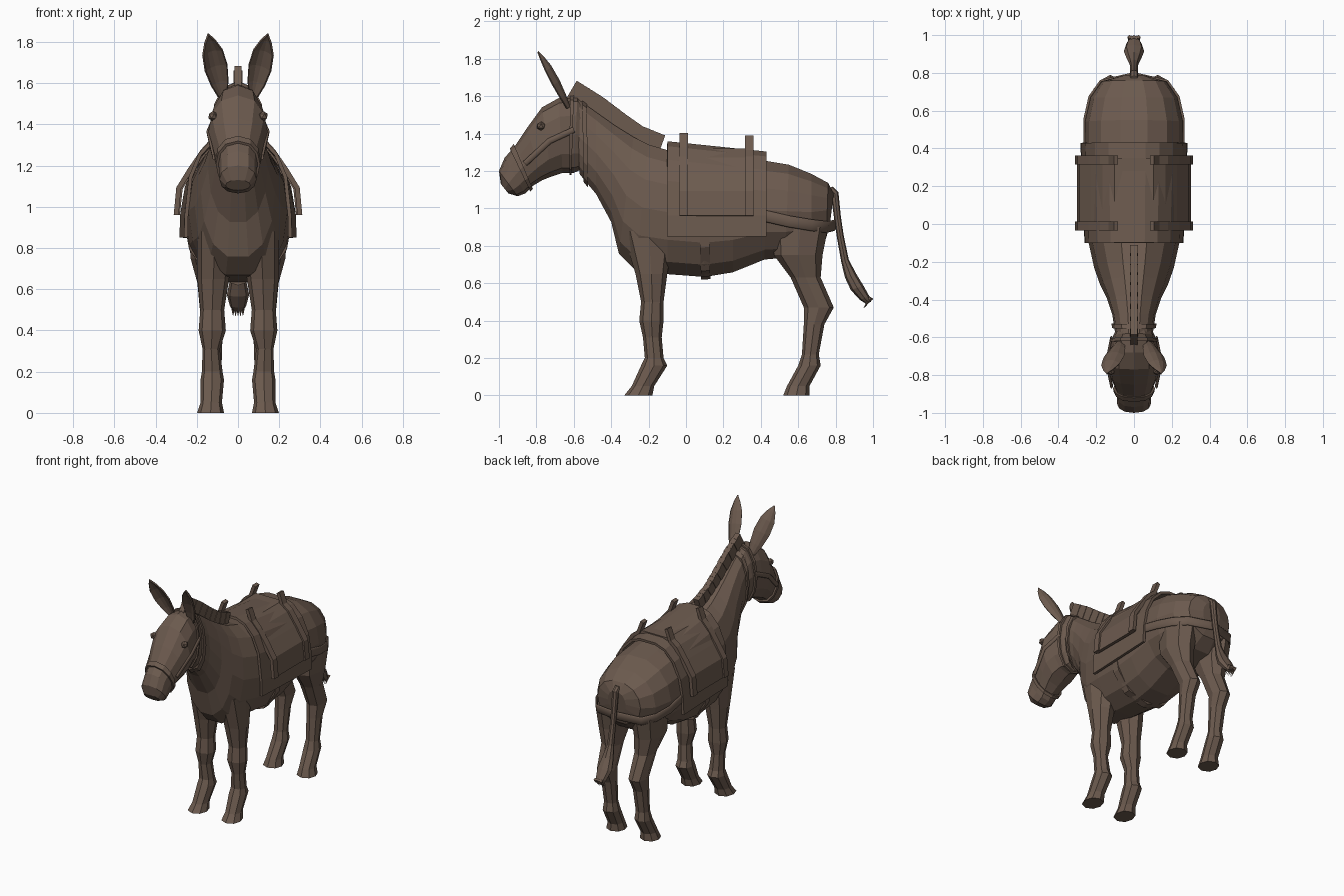
import bpy, bmesh
from math import sin, cos, pi, atan2
from mathutils import Vector, Matrix

cube = bpy.data.objects.get("Cube")
if cube:
    bpy.data.objects.remove(cube, do_unlink=True)

COAT = (0.15, 0.103, 0.077, 1.0)
coat = bpy.data.materials.new("brown coat")
coat.use_nodes = True
coat.diffuse_color = COAT
coat.node_tree.nodes["Principled BSDF"].inputs["Base Color"].default_value = COAT


def finish(name, bm):
    """Turn a bmesh into a flat shaded brown object."""
    bmesh.ops.recalc_face_normals(bm, faces=bm.faces)
    mesh = bpy.data.meshes.new(name)
    bm.to_mesh(mesh)
    bm.free()
    mesh.materials.append(coat)
    obj = bpy.data.objects.new(name, mesh)
    bpy.context.collection.objects.link(obj)
    return obj


def loft(name, rows, sides=12, center_x=None, power=0.85):
    """Skin rings; each row is (upper y, upper z, lower y, lower z, half width)."""
    bm = bmesh.new()
    rings = []
    for index, (uy, uz, ly, lz, width) in enumerate(rows):
        middle = Vector((center_x[index] if center_x else 0, (uy + ly) / 2, (uz + lz) / 2))
        axis = Vector((0, (uy - ly) / 2, (uz - lz) / 2))
        ring = []
        for k in range(sides):
            c, s = cos(2 * pi * k / sides), sin(2 * pi * k / sides)
            across = abs(c) ** power * (1 if c > 0 else -1) * width
            ring.append(bm.verts.new(middle + axis * s + Vector((across, 0, 0))))
        rings.append(ring)
    for a, b in zip(rings, rings[1:]):
        for k in range(sides):
            n = (k + 1) % sides
            bm.faces.new((a[k], a[n], b[n], b[k]))
    bm.faces.new(rings[0])
    bm.faces.new(rings[-1])
    return finish(name, bm)


def collar(name, rows, start, end, grow=0.012):
    """A strap hugging a lofted part between two positions along its rows."""
    band = []
    for t in (start, end):
        i = int(t)
        uy, uz, ly, lz, w = [a + (b - a) * (t - i) for a, b in zip(rows[i], rows[i + 1])]
        out = Vector((uy - ly, uz - lz)).normalized() * grow
        band.append((uy + out.x, uz + out.y, ly - out.x, lz - out.y, w + grow))
    loft(name, band)


def drape(name, profile, front, back, thick, whole=True, narrow=1.0, lift=0.0):
    """Extrude an (x, z) profile along y; whole profiles cross the back."""
    for side in ((1,) if whole else (1, -1)):
        points = [(x * side, z) for x, z in profile]
        if whole:
            points = [(-x, z) for x, z in reversed(profile)] + points
        bm = bmesh.new()
        a = [bm.verts.new((x * narrow, front, z + lift * (z > 1))) for x, z in points]
        b = [bm.verts.new((x, back, z)) for x, z in points]
        for k in range(len(points) - 1):
            bm.faces.new((a[k], a[k + 1], b[k + 1], b[k]))
        prefix = "" if whole else ("left_" if side > 0 else "right_")
        obj = finish(prefix + name, bm)
        solid = obj.modifiers.new("thickness", 'SOLIDIFY')
        solid.thickness, solid.offset = thick, 0


def ribbon(name, points, height):
    """A flat strap following a path of points."""
    curve = bpy.data.curves.new(name, 'CURVE')
    curve.dimensions = '3D'
    curve.extrude, curve.bevel_depth, curve.bevel_resolution = height, 0.006, 0
    spline = curve.splines.new('POLY')
    spline.points.add(len(points) - 1)
    for point, co in zip(spline.points, points):
        point.co = (*co, 1)
    curve.materials.append(coat)
    bpy.context.collection.objects.link(bpy.data.objects.new(name, curve))


# Torso and neck, rump to throat
body = [
    (.79, 1.08, .77, .92, .07), (.76, 1.14, .75, .84, .17), (.67, 1.19, .67, .77, .23),
    (.55, 1.24, .53, .73, .26), (.43, 1.26, .42, .72, .26), (.25, 1.29, .25, .65, .26),
    (.08, 1.3, .1, .625, .26), (-.1, 1.32, -.1, .64, .24), (-.2, 1.35, -.27, .66, .21),
    (-.28, 1.39, -.36, .75, .18), (-.38, 1.45, -.4, .92, .145),
    (-.48, 1.52, -.48, 1.07, .115), (-.58, 1.59, -.57, 1.18, .1)]
loft("body", body, 14)

# Head, poll to muzzle
head = [
    (-.53, 1.53, -.53, 1.22, .08), (-.58, 1.6, -.6, 1.19, .11), (-.68, 1.59, -.66, 1.19, .13),
    (-.77, 1.54, -.72, 1.17, .145), (-.85, 1.43, -.77, 1.15, .125),
    (-.91, 1.34, -.82, 1.12, .1), (-.97, 1.27, -.86, 1.08, .09),
    (-1, 1.2, -.9, 1.065, .09), (-.99, 1.13, -.95, 1.08, .06)]
loft("head", head)

# Halter and girth straps
collar("throat_strap", body, 11.5, 11.75)
collar("brow_strap", head, 1.2, 1.4)
collar("nose_strap", head, 5.1, 5.45)
collar("girth_strap", body, 5.8, 6.1, .008)

# Legs: rows are (front y, back y, z, centre x, half width)
fore = [
    (-.34, -.06, .88, .11, .09), (-.27, -.1, .65, .12, .077), (-.24, -.12, .5, .125, .058),
    (-.25, -.12, .4, .125, .066), (-.23, -.13, .31, .13, .042), (-.22, -.12, .2, .125, .05),
    (-.24, -.1, .16, .125, .057), (-.29, -.17, .05, .13, .052), (-.33, -.18, 0, .133, .065)]
hind = [
    (.46, .76, .9, .14, .1), (.47, .73, .75, .14, .09), (.56, .72, .63, .13, .067),
    (.63, .79, .47, .125, .057), (.63, .74, .38, .125, .05), (.62, .71, .22, .125, .045),
    (.6, .72, .16, .125, .055), (.54, .66, .05, .13, .052), (.52, .66, 0, .133, .065)]

for side, word in ((1, "left"), (-1, "right")):
    for kind, leg in (("front", fore), ("hind", hind)):
        loft(f"{word}_{kind}_leg", [(f, z, b, z, w) for f, b, z, x, w in leg], 8,
             [side * x for f, b, z, x, w in leg])

    # Ear: a cupped leaf, open toward the front and outside
    bm = bmesh.new()
    root, tip = Vector((side * .075, -.63, 1.54)), Vector((side * .145, -.79, 1.84))
    along = (tip - root).normalized()
    across = Vector((1, -.25 * side, 0))
    across = (across - along * across.dot(along)).normalized()
    deep = along.cross(across)
    if deep.y < 0:
        deep.negate()
    rows = []
    for t, w in ((0, .025), (.2, .045), (.45, .058), (.7, .052), (.88, .028), (1, .003)):
        middle = root.lerp(tip, t)
        rows.append([bm.verts.new(middle + across * w * u + deep * w * .5 * (1 - u * u))
                     for u in (-1, -.5, 0, .5, 1)])
    for a, b in zip(rows, rows[1:]):
        for k in range(len(a) - 1):
            bm.faces.new((a[k], a[k + 1], b[k + 1], b[k]))
    ear = finish(word + "_ear", bm)
    ear.modifiers.new("thickness", 'SOLIDIFY').thickness = .01

    # Eye
    bm = bmesh.new()
    bmesh.ops.create_icosphere(bm, subdivisions=1, radius=.025,
                               matrix=Matrix.Translation((side * .122, -.775, 1.44)))
    finish(word + "_eye", bm)

    # Cheek strap and strap around the rump
    ribbon(word + "_cheek_strap", [(side * .12, -.6, 1.42), (side * .146, -.73, 1.36),
                                   (side * .118, -.86, 1.24)], .01)
    ribbon(word + "_rump_strap", [(side * .262, .42, .96), (side * .262, .55, .93),
                                  (side * .235, .67, .91), (side * .175, .755, .9),
                                  (0, .795, .91)], .025)

# Mane: a stepped row of upright blocks
crest = [Vector((0, y, z)) for y, z in
         ((-.6, 1.61), (-.48, 1.54), (-.36, 1.455), (-.26, 1.39), (-.15, 1.35))]
bm = bmesh.new()
BLOCKS = 16
for i in range(BLOCKS):
    t = i / (BLOCKS - 1) * (len(crest) - 1.001)
    a, b = crest[int(t)], crest[int(t) + 1]
    spot = a.lerp(b, t - int(t))
    turn = Matrix.Rotation(atan2(b.z - a.z, b.y - a.y), 4, 'X')
    height = .14 - .04 * i / BLOCKS
    size = Matrix.Diagonal((.036 + .006 * (i % 2), .046, height, 1))
    bmesh.ops.create_cube(bm, size=1, matrix=Matrix.Translation(spot) @ turn @ size)
finish("mane", bm)

# Tail with a tuft: rows are (y, z, depth, half width)
tail = [(.765, 1.11, .02, .02), (.795, 1.08, .02, .022), (.81, .95, .018, .02),
        (.825, .85, .018, .02), (.85, .72, .02, .024), (.88, .64, .03, .04),
        (.915, .575, .034, .054), (.955, .52, .026, .04), (.975, .495, .014, .025)]
loft("tail", [(y - d, z - d / 3, y + d, z + d / 3, w) for y, z, d, w in tail], 8)
bm = bmesh.new()
for k in range(-2, 3):
    place = Matrix.Translation((k * .012, .97, .495)) @ Matrix.Rotation(2.5 + .1 * (k % 2), 4, 'X')
    bmesh.ops.create_cone(bm, cap_ends=True, segments=4, radius1=.012, radius2=0,
                          depth=.07, matrix=place)
finish("tail_tips", bm)

# Saddle cloth, pad and pack straps
cloth = [(.06, 1.295), (.13, 1.27), (.2, 1.2), (.25, 1.09), (.272, .96), (.275, .85)]
pad = [(.1, 1.31), (.16, 1.265), (.22, 1.18), (.278, 1.09), (.292, .96)]
post = [(.095, 1.4), (.125, 1.32), (.17, 1.27), (.232, 1.18), (.288, 1.09), (.3, .96)]
drape("saddle_cloth", cloth, -.1, .43, .018, narrow=.92, lift=.055)
drape("saddle_pad", pad, -.02, .35, .02)
drape("front_pack_strap", post, -.035, .012, .024, whole=False)
drape("rear_pack_strap", [(x, z - .015 * (z > 1.3)) for x, z in post], .315, .362, .024,
      whole=False)
